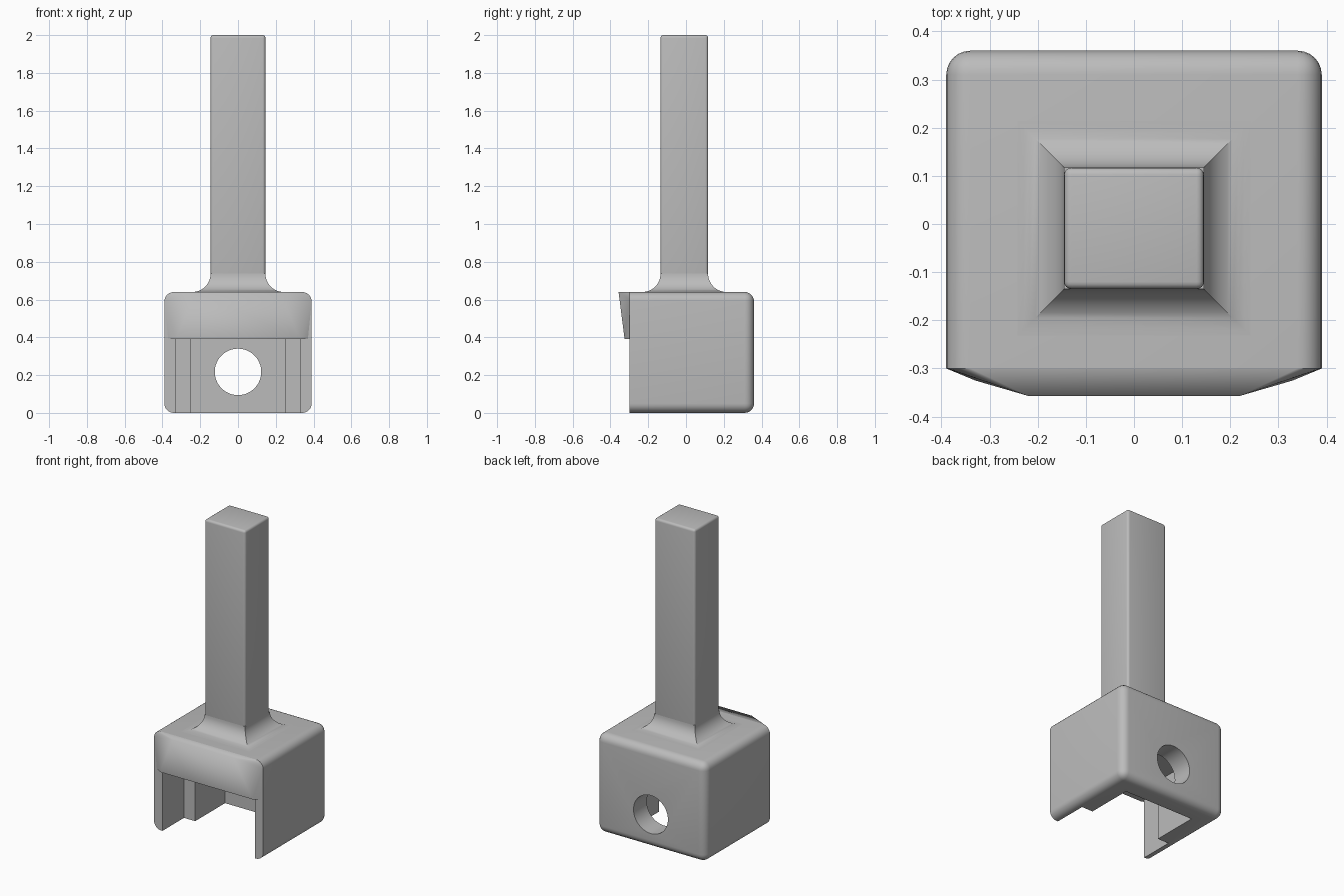
import bpy, bmesh
from math import sin, cos, pi, radians
from mathutils import Matrix

if "Cube" in bpy.data.objects:
    bpy.data.objects.remove(bpy.data.objects["Cube"])

grey = bpy.data.materials.new("plain grey")
grey.use_nodes = True
grey.diffuse_color = (0.5, 0.5, 0.5, 1)
grey.node_tree.nodes["Principled BSDF"].inputs["Base Color"].default_value = grey.diffuse_color

HALF, BACK, FRONT, TOP = 0.39, 0.36, -0.30, 0.64   # housing limits
ROUND = 0.05                                      # housing edge radius
ROOF = 0.39                                       # height of the cavity


def make(name, bm):
    bmesh.ops.recalc_face_normals(bm, faces=bm.faces)
    mesh = bpy.data.meshes.new(name)
    bm.to_mesh(mesh)
    bm.free()
    mesh.materials.append(grey)
    ob = bpy.data.objects.new(name, mesh)
    bpy.context.collection.objects.link(ob)
    return ob


def rounded_box(lo, hi, radius, segments):
    bm = bmesh.new()
    bmesh.ops.create_cube(bm, size=1)
    for v in bm.verts:
        v.co = [l + (c + 0.5) * (h - l) for c, l, h in zip(v.co, lo, hi)]
    bmesh.ops.bevel(bm, geom=bm.edges[:], offset=radius, segments=segments,
                    profile=0.5, affect='EDGES')
    return bm


def activate(ob):
    bpy.ops.object.select_all(action='DESELECT')
    ob.select_set(True)
    bpy.context.view_layer.objects.active = ob


def combine(ob, other, operation):
    activate(ob)
    mod = ob.modifiers.new(operation, 'BOOLEAN')
    mod.operation, mod.object, mod.solver = operation, other, 'EXACT'
    bpy.ops.object.modifier_apply(modifier=mod.name)
    bpy.data.objects.remove(other)


def smooth(ob):
    activate(ob)
    bpy.ops.object.shade_smooth_by_angle(angle=radians(30))


# Housing: rounded block sliced flat at the front
bm = rounded_box((-HALF, FRONT - 0.2, 0), (HALF, BACK, TOP), ROUND, 6)
cut = bmesh.ops.bisect_plane(bm, geom=bm.verts[:] + bm.edges[:] + bm.faces[:],
                             plane_co=(0, FRONT, 0), plane_no=(0, -1, 0), clear_outer=True)
bmesh.ops.holes_fill(bm, edges=[e for e in bm.edges if e.is_boundary])
housing = make("housing", bm)

# Cavity: stepped outline leaves a thick rib on each inner side
half = [(0.33, -0.6), (0.33, -0.08), (0.25, -0.08), (0.25, 0.225)]
outline = half + [(-x, y) for x, y in reversed(half)]
bm = bmesh.new()
face = bm.faces.new([bm.verts.new((x, y, -0.1)) for x, y in outline])
ext = bmesh.ops.extrude_face_region(bm, geom=[face])
for v in ext["geom"]:
    if isinstance(v, bmesh.types.BMVert):
        v.co.z = ROOF
combine(housing, make("cavity_cutter", bm), 'DIFFERENCE')

# Round hole through the back wall
bm = bmesh.new()
bmesh.ops.create_cone(bm, cap_ends=True, segments=64, radius1=0.123, radius2=0.123, depth=0.5,
                      matrix=Matrix.Translation((0, 0.3, 0.217)) @ Matrix.Rotation(pi / 2, 4, 'X'))
combine(housing, make("hole_cutter", bm), 'DIFFERENCE')
smooth(housing)

# Front lip: faceted wedge whose back follows the rounded housing
points = [(0.22, -0.357, TOP), (0.33, -0.325, ROOF), (0.37, FRONT, ROOF)]
for i in range(7):
    a = i * pi / 12
    points.append((HALF - ROUND + ROUND * cos(a), FRONT, TOP - ROUND + ROUND * sin(a)))
bm = bmesh.new()
for side in (1, -1):
    for x, y, z in points:
        bm.verts.new((side * x, y, z))
bmesh.ops.convex_hull(bm, input=bm.verts[:])
bmesh.ops.dissolve_limit(bm, angle_limit=radians(1), verts=bm.verts[:], edges=bm.edges[:])
smooth(make("front_lip", bm))

# Post
PX, PY0, PY1 = 0.145, -0.135, 0.117
smooth(make("post", rounded_box((-PX, PY0, TOP - 0.1), (PX, PY1, 2), 0.015, 4)))

# Mitred fillet flaring from the post to the housing top
R = 0.097
bm = bmesh.new()
rings = []
for i in range(13):
    a = i * pi / 24
    grow, z = R * (1 - cos(a)), TOP + R * (1 - sin(a))
    x, y0, y1 = PX + grow, PY0 - grow, PY1 + grow
    rings.append([bm.verts.new(p) for p in ((-x, y0, z), (x, y0, z), (x, y1, z), (-x, y1, z))])
for upper, lower in zip(rings, rings[1:]):
    for k in range(4):
        n = (k + 1) % 4
        bm.faces.new((upper[k], upper[n], lower[n], lower[k]))
bm.faces.new(rings[0])
bm.faces.new(rings[-1])
smooth(make("post_fillet", bm))
bpy.ops.object.select_all(action='DESELECT')
